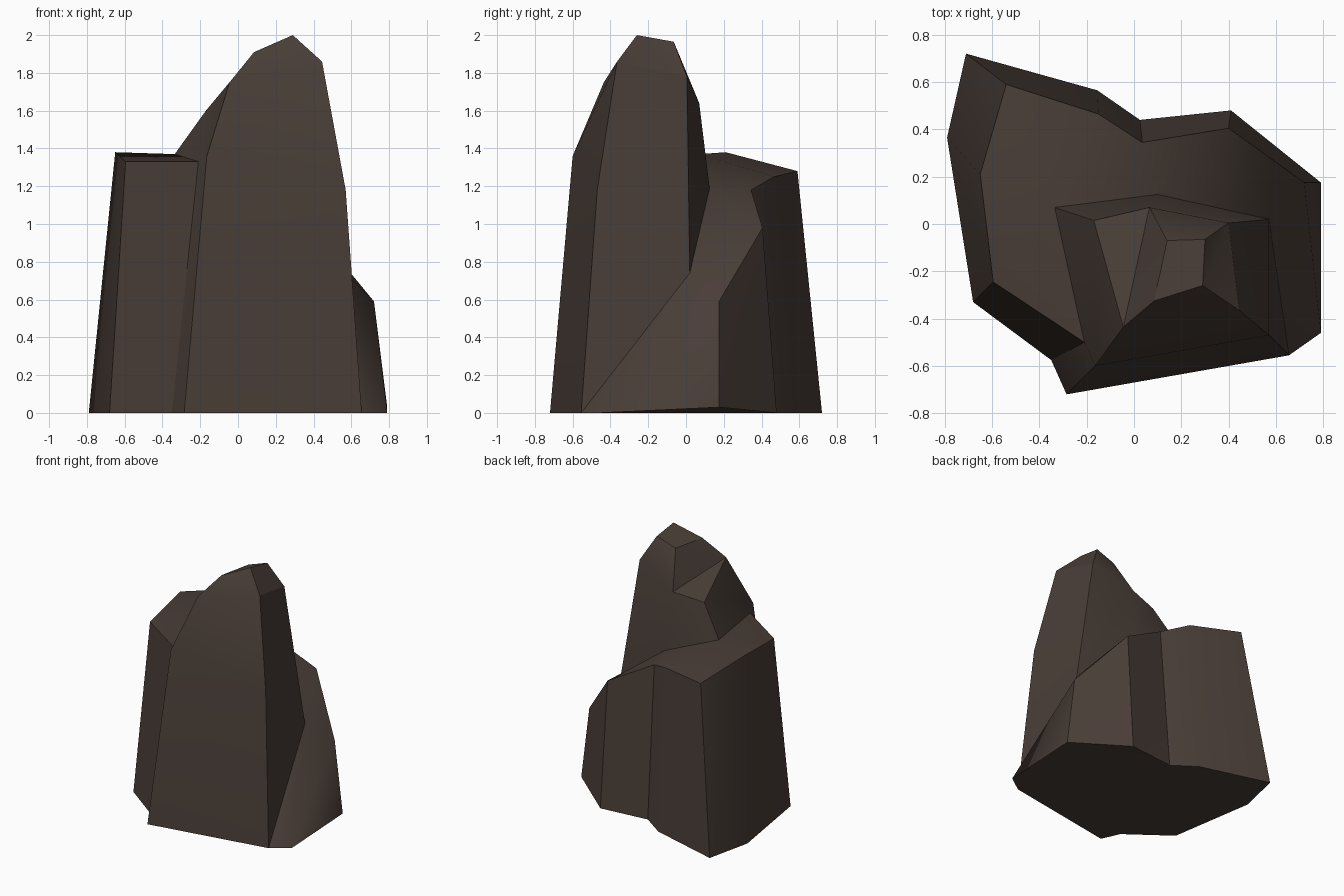
import bpy, bmesh, math

if "Cube" in bpy.data.objects:
    bpy.data.objects.remove(bpy.data.objects["Cube"])

# Foot outline, and the shoulder corner above each foot corner
FOOT = [(-.71, .72, 0), (-.155, .565, 0), (.025, .44, 0), (.41, .48, 0), (.79, .175, .03), (.79, -.46, 0),
        (.655, -.555, 0), (-.285, -.72, 0), (-.35, -.575, 0), (-.68, -.33, 0), (-.79, .365, 0)]
SHOULDER = [(-.54, .59, 1.28), (-.15, .465, 1.25), (.035, .345, 1.18), (.40, .405, .98),
            (.72, .175, .59), (.57, .02, .74), (.57, -.47, 1.18), (-.165, -.60, 1.36),
            (-.21, -.50, 1.33), (-.595, -.245, 1.33), (-.65, .21, 1.38)]
# Spire: two four-sided rings, plus the creases where it meets the ledge
NECK = [(-.045, -.435, 1.75), (.445, -.365, 1.86), (.40, .005, 1.78), (.065, .07, 1.64)]
PEAK = [(.085, -.325, 1.91), (.29, -.26, 2.0), (.30, -.065, 1.965), (.14, -.07, 1.91)]
CREASE = [(-.335, .07, 1.37), (.10, .125, 1.19), (-.17, .015, 1.60)]

bm = bmesh.new()
foot, s, neck, peak, crease = [[bm.verts.new(p) for p in ring]
                               for ring in (FOOT, SHOULDER, NECK, PEAK, CREASE)]
a, b, d = crease
h, g, f, e = neck


def face(*vs):
    bm.faces.new(vs)


def bridge(low, high):
    n = len(low)
    for i in range(n):
        j = (i + 1) % n
        face(low[i], low[j], high[i])
        face(low[j], high[j], high[i])


# Walls, peak facets, underside and flat summit
bridge(foot, s)
bridge(neck, peak)
face(*peak)
bmesh.ops.triangulate(bm, faces=[bm.faces.new(foot)])

# Sides of the spire
face(s[7], s[6], g, h)
face(s[6], s[5], f, g)
face(s[5], b, e, f)
face(b, a, d, e)
face(d, h, e)
face(d, s[7], h)
face(d, s[8], s[7])
face(d, a, s[8])

# Sloping ledge around the spire
for i in (8, 9, 10):
    face(s[i], s[(i + 1) % 11], a)
face(s[0], s[1], a)
face(s[1], b, a)
for i in (1, 2, 3, 4):
    if i != 3:
        face(s[i], s[i + 1], b if i < 4 else s[3])
face(s[3], s[5], b)

bmesh.ops.recalc_face_normals(bm, faces=bm.faces[:])
mesh = bpy.data.meshes.new("rock")
bm.to_mesh(mesh)
bm.free()
rock = bpy.data.objects.new("rock", mesh)
bpy.context.collection.objects.link(rock)

mat = bpy.data.materials.new("dark brown stone")
mat.diffuse_color = (.066, .047, .038, 1)
mat.use_nodes = True
mat.node_tree.nodes["Principled BSDF"].inputs["Base Color"].default_value = mat.diffuse_color
mesh.materials.append(mat)

bpy.context.view_layer.objects.active = rock
rock.select_set(True)
bpy.ops.object.shade_smooth_by_angle(angle=math.radians(30))
